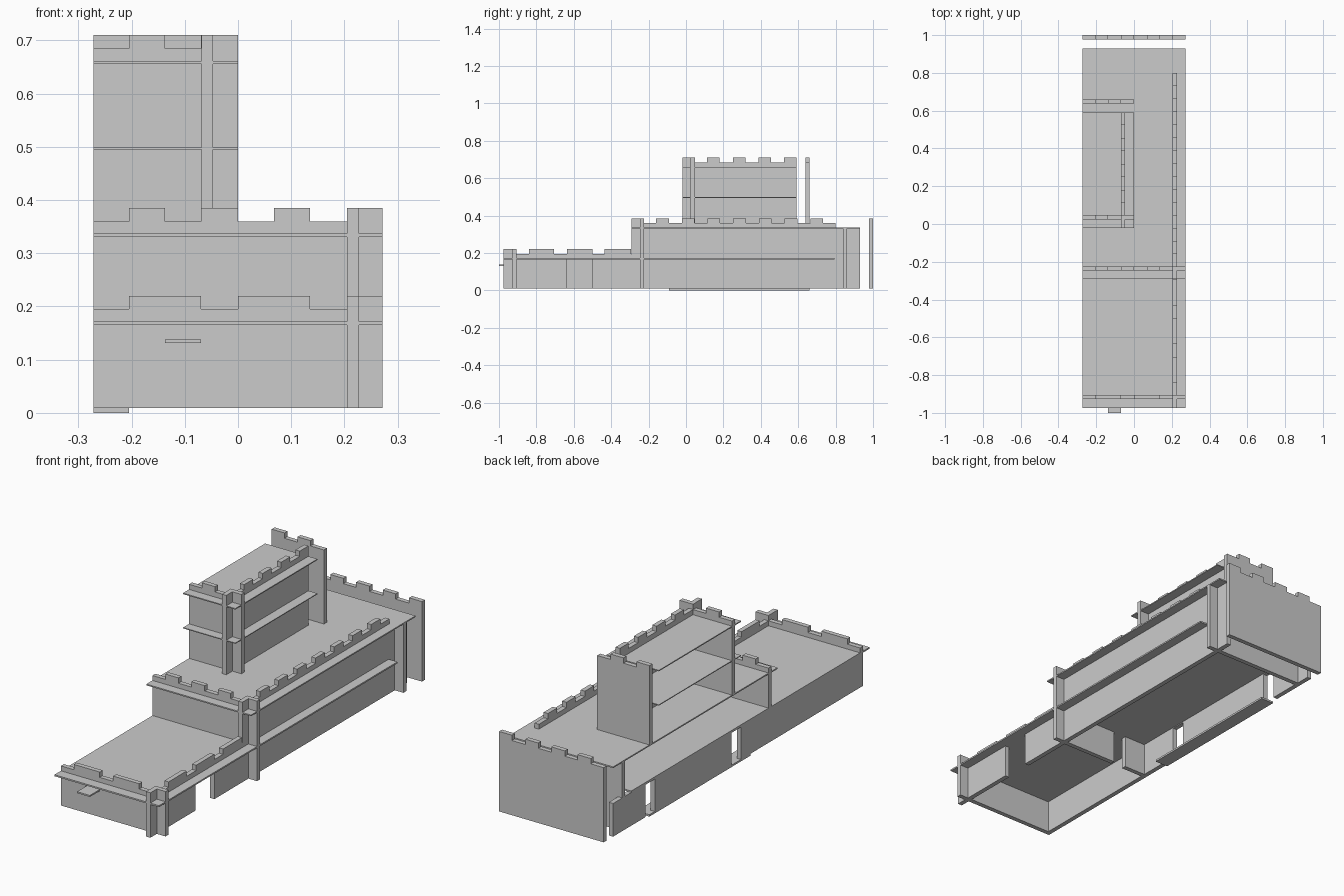
import bpy, bmesh
from mathutils import Vector

if "Cube" in bpy.data.objects:
    bpy.data.objects.remove(bpy.data.objects["Cube"])

T = 0.022          # wall thickness
Z0 = 0.009         # underside of the walls
ZF, ZR = 0.165, 0.331   # first floor and roof slab heights


def make(name, bm):
    bmesh.ops.recalc_face_normals(bm, faces=bm.faces)
    me = bpy.data.meshes.new(name)
    bm.to_mesh(me)
    bm.free()
    ob = bpy.data.objects.new(name, me)
    bpy.context.collection.objects.link(ob)
    return ob


def box(name, x0, x1, y0, y1, z0, z1):
    bm = bmesh.new()
    bmesh.ops.create_cube(bm, size=1)
    for v in bm.verts:
        v.co = Vector(((x0 + x1) / 2 + v.co.x * (x1 - x0),
                       (y0 + y1) / 2 + v.co.y * (y1 - y0),
                       (z0 + z1) / 2 + v.co.z * (z1 - z0)))
    return make(name, bm)


def wall(name, axis, pos, a, b, z0, z1, merlons=(), doors=(), rise=0.025, door_top=ZF):
    """Flat wall along x or y with raised merlons and doors cut from the bottom."""
    pts = [(a, z0)]
    for d0, d1 in doors:
        pts += [(d0, z0), (d0, door_top), (d1, door_top), (d1, z0)]
    pts += [(b, z0), (b, z1)]
    for m0, m1 in sorted(merlons, reverse=True):
        pts += [(m1, z1), (m1, z1 + rise), (m0, z1 + rise), (m0, z1)]
    pts.append((a, z1))
    clean = [p for i, p in enumerate(pts) if p != pts[i - 1]]
    bm = bmesh.new()
    place = (lambda u, z: (u, pos, z)) if axis == 'x' else (lambda u, z: (pos, u, z))
    f = bm.faces.new([bm.verts.new(place(u, z)) for u, z in clean])
    ext = bmesh.ops.extrude_face_region(bm, geom=[f])
    off = Vector((0, T, 0)) if axis == 'x' else Vector((T, 0, 0))
    bmesh.ops.translate(bm, vec=off, verts=[v for v in ext['geom'] if isinstance(v, bmesh.types.BMVert)])
    return make(name, bm)


L, R = -0.272, 0.272
narrow = [(-0.205, -0.137), (-0.07, 0.0), (0.068, 0.135), (0.205, R)]
step = 0.1375

# Floor slabs
box("first_floor", L, R, -0.975, 0.795, ZF, 0.172)
box("main_roof", L, R, -0.292, 0.93, ZR, 0.337)

# Front wing
wall("wing_front_wall", 'x', -0.927, L, R, Z0, 0.195,
     [(-0.205, -0.07), (0.0, 0.135), (0.205, R)])
wall("wing_side_wall", 'y', 0.205, -0.975, -0.245, Z0, 0.195,
     [(-0.975, -0.91), (-0.84, -0.705), (-0.635, -0.5), (-0.435, -0.295)],
     [(-0.64, -0.5)])
box("front_sill", -0.137, -0.07, -1.0, -0.927, 0.131, 0.138)

# Main hall
wall("hall_front_wall", 'x', -0.247, L, R, Z0, 0.36, narrow, [(-0.137, -0.07)])
wall("hall_side_wall", 'y', 0.205, -0.292, 0.80, Z0, 0.36,
     [(-0.292, -0.23)] + [(-0.16 + step * i, -0.092 + step * i) for i in range(7)])
box("hall_side_wall_end", 0.205, 0.205 + T, 0.80, 0.93, Z0, ZR)
wall("hall_rear_cross_wall", 'x', 0.84, L, R, Z0, ZR)
wall("outer_back_wall", 'x', 1.0 - T, L, R, Z0, 0.36, narrow)

# Low wall on the open side
wall("open_side_low_wall", 'y', L, -0.927, 0.93, Z0, ZF, (),
     [(-0.02, 0.05), (0.62, 0.69)], door_top=ZF - 0.004)
box("open_side_sill", L, -0.205, -0.09, 0.66, 0.0, Z0)

# Tower
wall("tower_front_wall", 'x', 0.025, L, 0.0, 0.337, 0.685,
     [(-0.205, -0.137), (-0.07, 0.0)])
wall("tower_side_wall", 'y', -0.069, -0.02, 0.59, 0.337, 0.685,
     [(-0.02, 0.045)] + [(0.113 + step * i, 0.18 + step * i) for i in range(3)] + [(0.525, 0.59)])
wall("tower_back_wall", 'x', 0.638, L, 0.0, 0.337, 0.685,
     [(L, -0.205), (-0.137, -0.07)])
box("tower_floor", L, 0.0, -0.02, 0.59, 0.495, 0.499)
box("tower_roof", L, 0.0, -0.02, 0.59, 0.656, 0.661)
